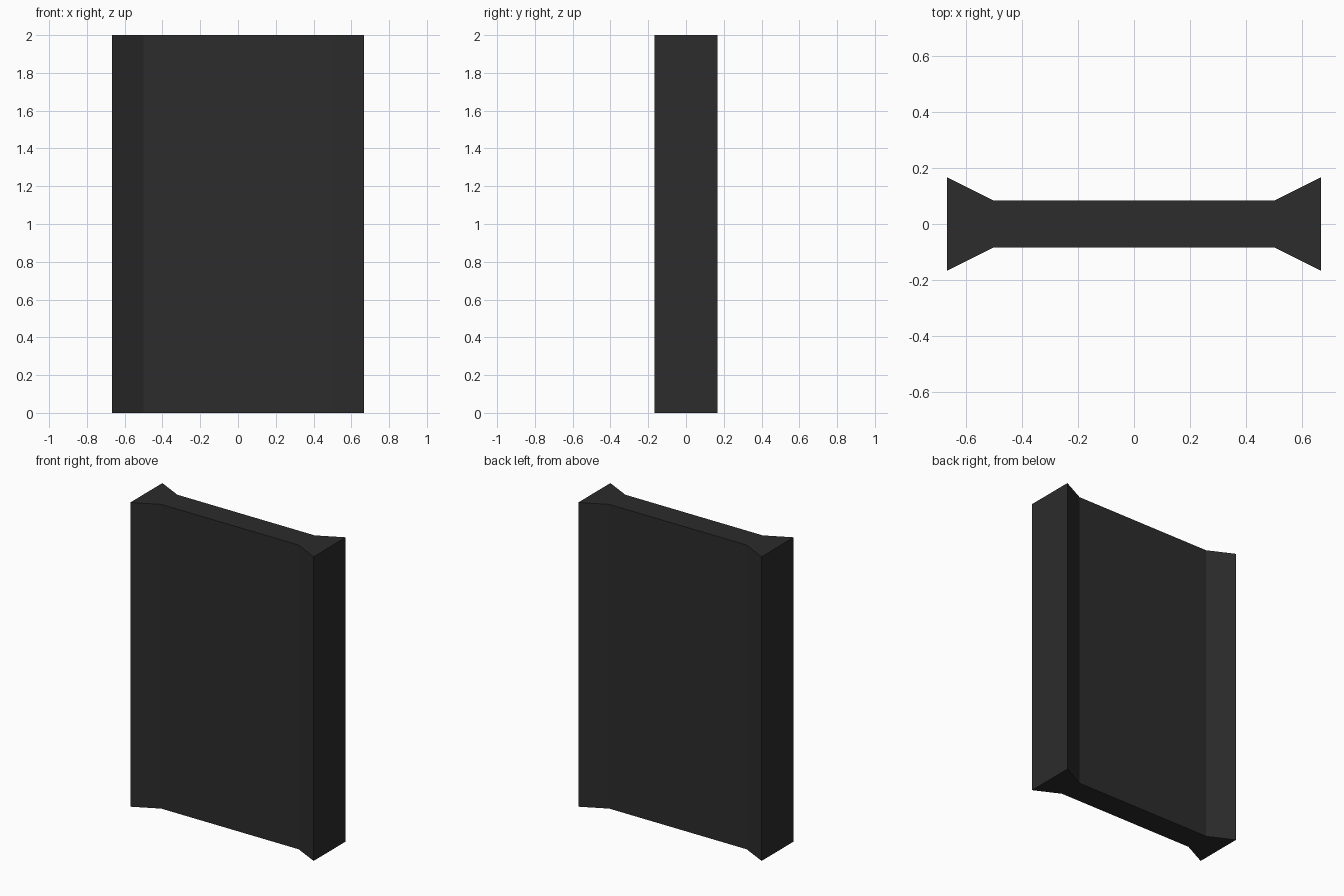
import bpy
import bmesh

if "Cube" in bpy.data.objects:
    bpy.data.objects.remove(bpy.data.objects["Cube"])

HEIGHT = 2.0

# Quarter of the bow-tie cross-section: panel corner, then flared end corner
quarter = [(0.5, 0.0833), (0.6667, 0.1667)]

# Mirror the quarter into a full counter-clockwise outline
right = [(x, -y) for x, y in quarter] + quarter[::-1]
outline = right + [(-x, -y) for x, y in right]

# Extrude the outline upwards into the panel
bm = bmesh.new()
base = bm.faces.new([bm.verts.new((x, y, 0)) for x, y in outline])
result = bmesh.ops.extrude_face_region(bm, geom=[base], use_keep_orig=True)
top = [v for v in result["geom"] if isinstance(v, bmesh.types.BMVert)]
bmesh.ops.translate(bm, verts=top, vec=(0, 0, HEIGHT))
bmesh.ops.recalc_face_normals(bm, faces=bm.faces)

mesh = bpy.data.meshes.new("flared_panel")
bm.to_mesh(mesh)
bm.free()
panel = bpy.data.objects.new("flared_panel", mesh)
bpy.context.collection.objects.link(panel)

# Dark charcoal finish
charcoal = bpy.data.materials.new("charcoal")
charcoal.diffuse_color = (0.025, 0.025, 0.025, 1)
charcoal.use_nodes = True
charcoal.node_tree.nodes["Principled BSDF"].inputs["Base Color"].default_value = charcoal.diffuse_color
mesh.materials.append(charcoal)
